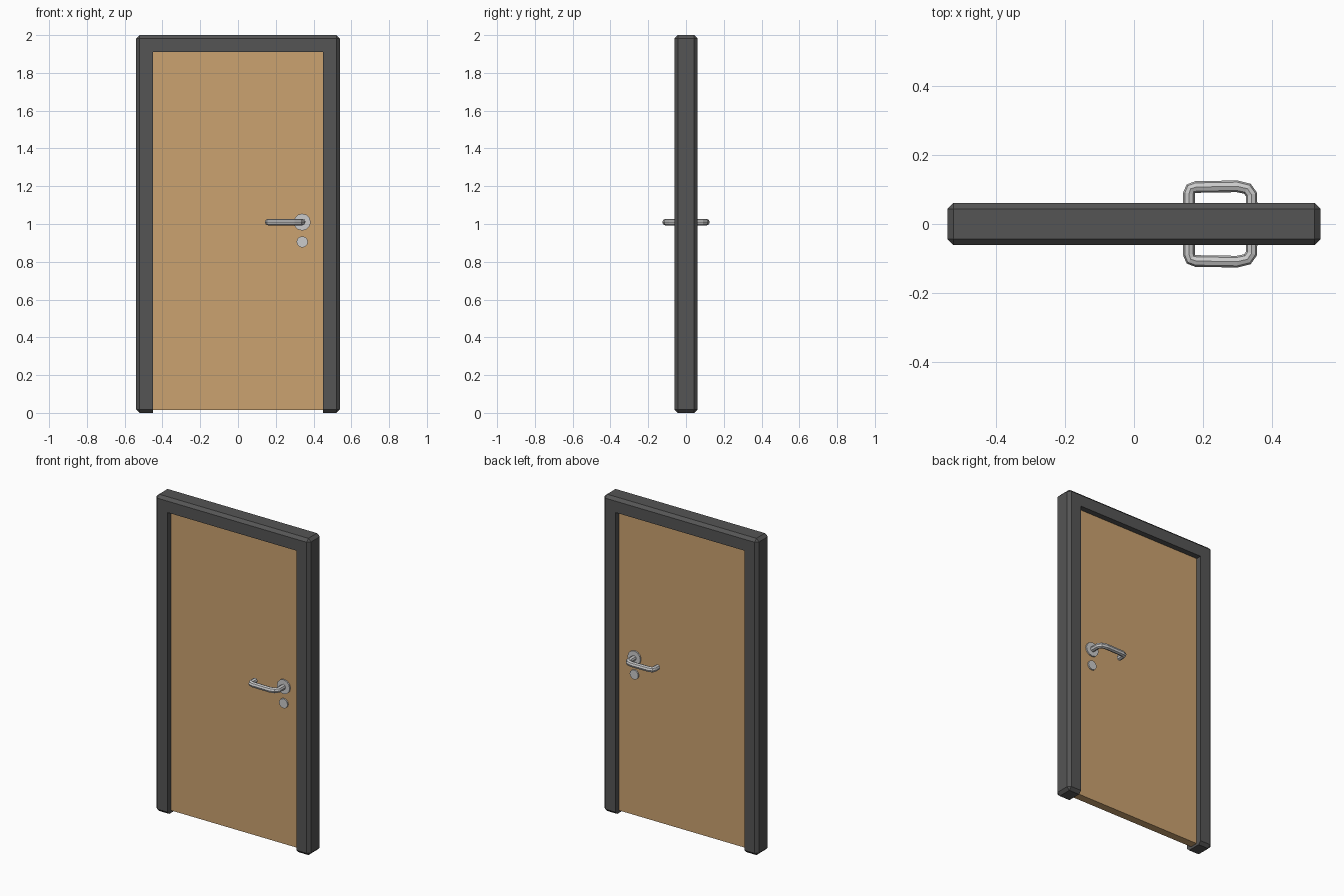
import bpy
from math import pi

if "Cube" in bpy.data.objects:
    bpy.data.objects.remove(bpy.data.objects["Cube"])


def material(name, color):
    m = bpy.data.materials.new(name)
    m.diffuse_color = color
    m.use_nodes = True
    m.node_tree.nodes["Principled BSDF"].inputs["Base Color"].default_value = m.diffuse_color
    return m


def box(name, x, y, z0, z1, mat=None):
    bpy.ops.mesh.primitive_cube_add(size=1, location=(0, 0, (z0 + z1) / 2))
    ob = bpy.context.object
    ob.name = name
    ob.scale = (2 * x, 2 * y, z1 - z0)
    bpy.ops.object.transform_apply(location=True, rotation=True, scale=True)
    if mat:
        ob.data.materials.append(mat)
    return ob


def disc(name, x, y, z, radius):
    bpy.ops.mesh.primitive_cylinder_add(vertices=12, radius=radius, depth=0.012,
                                        location=(x, y, z), rotation=(pi / 2, 0, 0))
    bpy.context.object.name = name


def tube(name, points, radius):
    cu = bpy.data.curves.new(name, 'CURVE')
    cu.dimensions = '3D'
    cu.bevel_depth = radius
    cu.bevel_resolution = 2
    cu.use_fill_caps = True
    sp = cu.splines.new('POLY')
    sp.points.add(len(points) - 1)
    for p, co in zip(sp.points, points):
        p.co = (*co, 1)
    sp.use_smooth = False
    ob = bpy.data.objects.new(name, cu)
    bpy.context.collection.objects.link(ob)
    bpy.ops.object.select_all(action='DESELECT')
    ob.select_set(True)
    bpy.context.view_layer.objects.active = ob
    bpy.ops.object.convert(target='MESH')


dark = material("dark_grey", (0.09, 0.09, 0.09, 1))
wood = material("wood", (0.60, 0.36, 0.16, 1))

# Frame: chamfered block with a sharp-edged opening
frame = box("door_frame", 0.54, 0.061, 0, 2, dark)
cutter = box("opening_cutter", 0.45, 0.3, -0.5, 1.91, dark)
cutter.hide_render = True
bev = frame.modifiers.new("bevel", 'BEVEL')
bev.width = 0.018
bev.segments = 1
cut = frame.modifiers.new("opening", 'BOOLEAN')
cut.operation = 'DIFFERENCE'
cut.solver = 'EXACT'
cut.object = cutter
bpy.context.view_layer.objects.active = frame
for m in ("bevel", "opening"):
    bpy.ops.object.modifier_apply(modifier=m)
bpy.data.objects.remove(cutter)

# Door leaf
T = 0.025
box("door_panel", 0.45, T, 0.015, 1.91, wood)

# Handle, rose and keyhole cover on both faces
path = [(0.34, 0.02), (0.34, 0.085), (0.328, 0.102), (0.298, 0.109),
        (0.18, 0.107), (0.164, 0.102), (0.159, 0.088), (0.159, 0.055)]
for side, s in (("front", -1), ("back", 1)):
    disc(side + "_handle_rose", 0.34, s * (T + 0.003), 1.01, 0.045)
    disc(side + "_keyhole_cover", 0.34, s * (T + 0.003), 0.905, 0.03)
    tube(side + "_handle", [(x, s * y, 1.01) for x, y in path], 0.017)
